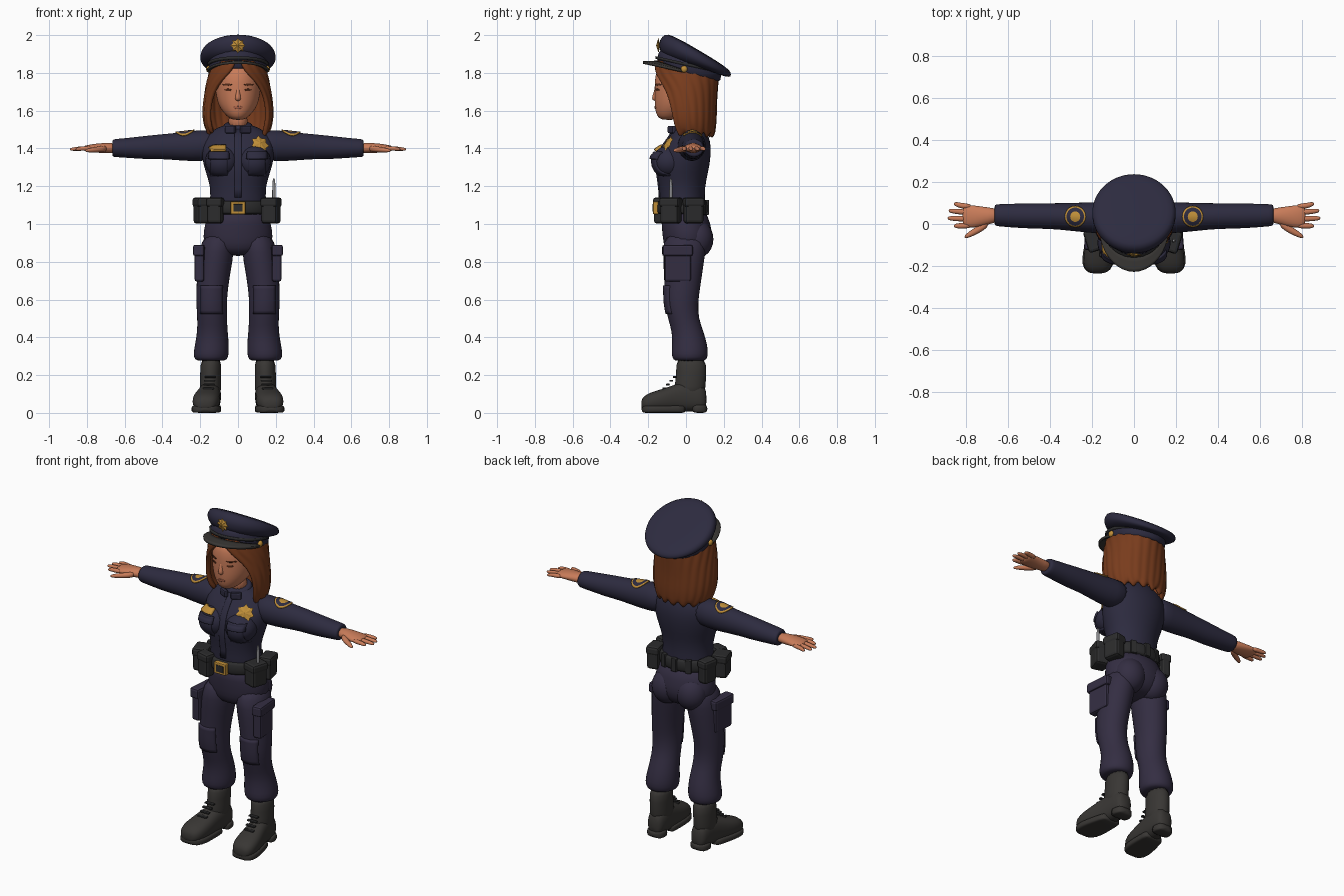
import bpy, bmesh, math
from mathutils import Vector, Matrix

cube = bpy.data.objects.get("Cube")
if cube:
    bpy.data.objects.remove(cube)


def material(name, r, g, b):
    m = bpy.data.materials.new(name)
    m.use_nodes = True
    m.diffuse_color = (r, g, b, 1)
    m.node_tree.nodes["Principled BSDF"].inputs["Base Color"].default_value = (r, g, b, 1)
    return m


shirt = material("shirt navy", .026, .024, .05)
trouser = material("trouser navy", .034, .027, .055)
hair = material("auburn hair", .19, .045, .012)
skin = material("skin", .58, .2, .1)
lip = material("lip", .4, .12, .065)
gold = material("gold", .52, .27, .04)
leather = material("boot grey", .04, .037, .034)
black = material("belt black", .025, .025, .026)
brown = material("dark brown", .09, .025, .01)
steel = material("steel", .25, .25, .26)


def finish(name, bm, mats, mirror=False, subsurf=0, thick=0, bevel=0, smooth=True):
    """Turn a bmesh into an object with its modifiers."""
    bmesh.ops.recalc_face_normals(bm, faces=bm.faces)
    me = bpy.data.meshes.new(name)
    bm.to_mesh(me)
    bm.free()
    for m in mats if isinstance(mats, list) else [mats]:
        me.materials.append(m)
    for p in me.polygons:
        p.use_smooth = smooth
    ob = bpy.data.objects.new(name, me)
    bpy.context.scene.collection.objects.link(ob)
    if thick:
        s = ob.modifiers.new("Thickness", 'SOLIDIFY')
        s.thickness, s.offset = thick, 0
    if bevel:
        b = ob.modifiers.new("Bevel", 'BEVEL')
        b.width, b.segments = bevel, 2
    if subsurf:
        s = ob.modifiers.new("Smooth", 'SUBSURF')
        s.levels = s.render_levels = subsurf
    if mirror:
        ob.modifiers.new("Mirror", 'MIRROR')
    return ob


def loft(name, axis, rings, mat, mirror=False, n=16, power=1, subsurf=1):
    """Rings are (position, centre, centre, radius, radius, optional slope)."""
    bm = bmesh.new()
    rows = []
    for pos, cu, cv, ru, rv, *slope in rings:
        row = []
        for i in range(n):
            a = math.tau * i / n
            c, s = math.cos(a), math.sin(a)
            u = ru * math.copysign(abs(c) ** power, c)
            v = rv * math.copysign(abs(s) ** power, s)
            p = pos + (slope[0] * v if slope else 0)
            co = {'X': (p, cu + u, cv + v), 'Y': (cu + u, p, cv + v), 'Z': (cu + u, cv + v, p)}[axis]
            row.append(bm.verts.new(co))
        rows.append(row)
    for a, b in zip(rows, rows[1:]):
        for i in range(n):
            bm.faces.new((a[i], a[i - 1], b[i - 1], b[i]))
    bm.faces.new(rows[0])
    bm.faces.new(rows[-1])
    return finish(name, bm, mat, mirror, subsurf)


def ball(name, loc, size, mat, mirror=False):
    bm = bmesh.new()
    bmesh.ops.create_uvsphere(bm, u_segments=20, v_segments=12, radius=1,
                              matrix=Matrix.Translation(loc) @ Matrix.Diagonal((*size, 1)))
    return finish(name, bm, mat, mirror)


def box(name, loc, size, mat, mirror=False, turn=0, bevel=.012):
    bm = bmesh.new()
    bmesh.ops.create_cube(bm, size=1, matrix=Matrix.Translation(loc)
                          @ Matrix.Rotation(turn, 4, 'Z') @ Matrix.Diagonal((*size, 1)))
    return finish(name, bm, mat, mirror, bevel=bevel, smooth=False)


def hit(origin, direction):
    dg = bpy.context.evaluated_depsgraph_get()
    ok, loc, normal, *_ = bpy.context.scene.ray_cast(dg, Vector(origin), Vector(direction))
    return (loc, normal) if ok else (Vector(origin), -Vector(direction))


def drape(name, x, z, w, h, mat, mirror=False, thick=.008, rounded=False, n=8):
    """Thin patch laid on the front surface."""
    bpy.context.view_layer.update()
    bm = bmesh.new()
    rows = []
    for j in range(n + 1):
        v = 2 * j / n - 1
        k = max(.15, math.sqrt(1 - v * v)) if rounded else 1
        rows.append([bm.verts.new(hit((x + w / 2 * k * (2 * i / n - 1), -1, z + h / 2 * v), (0, 1, 0))[0])
                     for i in range(n + 1)])
    for a, b in zip(rows, rows[1:]):
        for i in range(n):
            bm.faces.new((a[i], a[i + 1], b[i + 1], b[i]))
    return finish(name, bm, mat, mirror, thick=thick)


def star(name, x, z, r, points=7):
    """Badge with a raised centre, set square to the surface."""
    bpy.context.view_layer.update()
    loc, normal = hit((x, -1, z), (0, 1, 0))
    mx = Matrix.Translation(loc + normal * .006) @ normal.to_track_quat('Z', 'Y').to_matrix().to_4x4()
    bm = bmesh.new()
    rim = []
    for i in range(points * 2):
        a, k = math.pi * i / points + math.pi / 2, r * (.72 if i % 2 else 1)
        rim.append(bm.verts.new(mx @ Vector((k * math.cos(a), k * math.sin(a), 0))))
    top, back = bm.verts.new(mx @ Vector((0, 0, .012))), bm.verts.new(mx @ Vector((0, 0, -.01)))
    for i in range(len(rim)):
        bm.faces.new((rim[i - 1], rim[i], top))
        bm.faces.new((rim[i], rim[i - 1], back))
    finish(name, bm, gold, smooth=False)


# Trunk
loft("shirt_torso", 'Z', [(1.04, 0, -.01, .16, .12), (1.1, 0, -.02, .15, .12), (1.2, 0, -.02, .145, .12),
     (1.28, 0, -.02, .175, .14), (1.34, 0, -.01, .19, .14), (1.41, 0, 0, .2, .135),
     (1.47, 0, .02, .18, .1), (1.51, 0, .02, .11, .08), (1.53, 0, .02, .06, .06)], shirt, n=24)
ball("bust", (.085, -.09, 1.33), (.09, .09, .085), shirt, True)
loft("trouser_hips", 'Z', [(1.09, 0, -.015, .155, .12), (1.0, 0, 0, .175, .13), (.93, 0, .01, .19, .135),
     (.87, 0, .005, .17, .12), (.83, 0, 0, .1, .08)], trouser, n=24)
ball("seat", (.08, .06, .92), (.09, .085, .1), trouser, True)

# Legs
loft("trouser_leg", 'Z', [(.96, .1, 0, .08, .12), (.85, .114, -.01, .095, .115), (.75, .127, -.015, .09, .105),
     (.65, .138, -.02, .085, .095), (.58, .14, -.025, .083, .09), (.5, .137, -.015, .08, .083),
     (.43, .135, .01, .082, .085), (.36, .138, .02, .092, .095), (.31, .143, .02, .096, .1),
     (.28, .143, .02, .088, .09), (.275, .143, .02, .06, .07)], trouser, True)
drape("knee_patch", .14, .6, .11, .15, trouser, True, thick=.016)
box("cargo_pocket", (.2, -.045, .78), (.05, .14, .17), trouser, True, .08)
box("cargo_flap", (.203, -.045, .86), (.06, .16, .06), trouser, True, .08)

# Boots
loft("boot_shaft", 'Z', [(.3, .142, .025, .058, .085), (.21, .145, .03, .056, .08),
     (.14, .146, .02, .058, .085), (.08, .146, .02, .056, .08)], leather, True)
loft("boot_foot", 'Y', [(.11, .145, .07, .035, .05), (.085, .145, .085, .052, .075), (.02, .145, .09, .058, .085),
     (-.05, .155, .08, .062, .075), (-.12, .165, .068, .074, .06), (-.19, .172, .06, .073, .05),
     (-.225, .175, .05, .055, .038), (-.237, .175, .045, .03, .02)], leather, True, power=.8)
loft("boot_sole", 'Y', [(-.238, .175, .02, .045, .02), (-.2, .173, .02, .078, .02), (-.13, .166, .02, .08, .02),
     (-.03, .154, .02, .064, .02), (0, .15, .02, .06, .02)], leather, True, power=.4)
loft("boot_heel", 'Y', [(.025, .147, .022, .06, .022), (.08, .145, .022, .058, .022),
     (.115, .145, .022, .04, .022)], leather, True, power=.4)
for k in range(4):
    box("boot_lace", (.147 + .003 * k, -.06 - .018 * k, .19 - .02 * k), (.06, .02, .01), black, True, bevel=.004)

# Arms and hands
loft("sleeve", 'X', [(.1, .03, 1.42, .08, .08), (.2, .03, 1.415, .075, .086), (.3, .034, 1.41, .068, .076),
     (.4, .038, 1.41, .062, .067), (.48, .038, 1.405, .062, .064), (.58, .04, 1.403, .058, .054),
     (.65, .042, 1.402, .054, .049), (.665, .042, 1.402, .051, .046), (.665, .042, 1.402, .035, .03)], shirt, True)
loft("palm", 'X', [(.64, .042, 1.402, .032, .028), (.7, .038, 1.402, .043, .029), (.76, .035, 1.402, .056, .024),
     (.8, .037, 1.4, .055, .018), (.82, .037, 1.4, .045, .012)], skin, True, n=12)
for label, y, tip in (("index", -.008, .86), ("middle", .024, .89), ("ring", .055, .885), ("little", .083, .86)):
    loft(label + "_finger", 'X', [(.77, y, 1.4, .014, .014), (.83, y * 1.05, 1.4, .015, .013),
         (tip - .01, y * 1.15, 1.396, .012, .01), (tip, y * 1.15, 1.395, .006, .005)], skin, True, n=8)
loft("thumb", 'X', [(.69, .01, 1.4, .025, .02), (.74, -.025, 1.395, .022, .017),
     (.79, -.052, 1.39, .016, .013), (.81, -.063, 1.388, .007, .006)], skin, True, n=8)

# Head
loft("neck", 'Z', [(1.47, 0, .01, .055, .055), (1.62, 0, -.01, .055, .055)], skin)
loft("head", 'Z', [(1.55, 0, -.09, .03, .04), (1.57, 0, -.08, .06, .075), (1.61, 0, -.05, .095, .115),
     (1.66, 0, -.035, .115, .133), (1.72, 0, -.03, .12, .137), (1.78, 0, -.03, .12, .137),
     (1.86, 0, -.02, .1, .12)], skin, n=24)
loft("nose", 'Z', [(1.65, 0, -.16, .012, .012), (1.665, 0, -.165, .019, .02), (1.69, 0, -.16, .012, .014),
     (1.73, 0, -.155, .009, .009)], skin, n=8)
drape("mouth", 0, 1.617, .05, .014, lip, thick=.006, rounded=True)
drape("eye", .052, 1.71, .034, .012, brown, True, thick=.005, rounded=True)
drape("eyebrow", .056, 1.738, .05, .01, brown, True, thick=.006, rounded=True)

# Shirt details
drape("button_placket", 0, 1.32, .035, .36, shirt, thick=.012)
drape("chest_pocket", .1, 1.31, .09, .1, shirt, True, thick=.012)
drape("chest_flap", .1, 1.36, .1, .035, shirt, True, thick=.02)
drape("name_plate", -.105, 1.395, .08, .022, gold, thick=.03)
star("chest_badge", .115, 1.42, .052)
loft("collar", 'Z', [(1.485, 0, .005, .095, .085, .15), (1.535, 0, .005, .075, .07, .25),
     (1.53, 0, .005, .06, .055, .25)], shirt)
for k in (-1, 1):
    box("collar_point", (k * .04, -.075, 1.5), (.06, .025, .04), shirt, turn=k * .5, bevel=.008)

# Shoulder patches draped over the sleeves
bpy.context.view_layer.update()
bm = bmesh.new()
rows = [[bm.verts.new(hit((.28 + r * math.cos(a), .035 + r * math.sin(a), 1.7), (0, 0, -1))[0] + Vector((0, 0, .004)))
         for a in [math.tau * i / 20 for i in range(20)]] for r in (.006, .024, .042, .05)]
bm.faces.new(rows[0])
for j in range(3):
    for i in range(20):
        f = bm.faces.new((rows[j][i - 1], rows[j][i], rows[j + 1][i], rows[j + 1][i - 1]))
        f.material_index = j % 2
finish("shoulder_patch", bm, [gold, shirt], True, thick=.006)

# Belt and gear
loft("belt", 'Z', [(1.05, 0, -.02, .165, .13), (1.055, 0, -.02, .172, .137), (1.12, 0, -.02, .168, .135),
     (1.125, 0, -.02, .16, .13)], black, n=24)
box("buckle_frame", (0, -.16, 1.085), (.08, .03, .068), gold, bevel=.006)
box("buckle_centre", (0, -.174, 1.085), (.05, .008, .04), black, bevel=.002)
for x, y, w, d, turn in ((-.185, -.075, .085, .1, .3), (-.12, -.135, .08, .06, -.25), (.175, -.08, .085, .1, -.3),
                         (-.17, .04, .06, .09, -.2), (.175, .04, .07, .1, .2)):
    box("pouch", (x, y, 1.065), (w, d, .125), black, turn=turn, bevel=.016)
    box("pouch_flap", (x, y, 1.115), (w + .008, d + .008, .05), black, turn=turn, bevel=.014)
for x in (-.08, 0, .08):
    box("belt_keeper", (x, .11 - abs(x) * .25, 1.088), (.035, .025, .08), black, turn=-x * 4, bevel=.005)
loft("radio_antenna", 'Z', [(1.1, .19, -.08, .011, .011), (1.18, .19, -.08, .01, .01),
     (1.25, .19, -.08, .007, .007)], steel, n=8)

# Hair: a wavy sheet open at the face
bm = bmesh.new()
rows = []
for z, opening, rx, ry, cy in ((1.87, 3, .12, .15, 0), (1.81, 12, .14, .165, 0), (1.76, 34, .155, .16, 0),
                               (1.7, 50, .165, .155, 0), (1.63, 58, .175, .15, 0), (1.56, 60, .175, .145, .005),
                               (1.51, 60, .165, .135, .01), (1.47, 64, .145, .12, .02)):
    row = []
    for i in range(49):
        t = i / 24 - 1
        a = math.radians(180 - (180 - opening) * abs(t)) * (1 if t > 0 else -1)
        wave = 1 + .025 * math.sin(i * 2.1 + z * 9)
        drop = .018 * math.sin(i * 1.3) if z < 1.5 else 0
        row.append(bm.verts.new((rx * wave * math.sin(a), cy - ry * wave * math.cos(a), z + drop)))
    rows.append(row)
for a, b in zip(rows, rows[1:]):
    for i in range(48):
        bm.faces.new((a[i], a[i + 1], b[i + 1], b[i]))
bmesh.ops.remove_doubles(bm, verts=bm.verts, dist=.0005)
finish("hair", bm, hair, thick=.024, subsurf=1)

# Cap
loft("cap_band", 'Z', [(1.785, 0, .015, .14, .15, -.2), (1.785, 0, .015, .157, .172, -.2),
     (1.87, 0, .02, .16, .17, -.3), (1.88, 0, .02, .14, .15, -.3)], shirt, n=24)
loft("cap_crown", 'Z', [(1.835, 0, .025, .155, .165, -.3), (1.86, 0, .04, .19, .182, -.45),
     (1.875, 0, .048, .205, .192, -.51), (1.905, 0, .063, .198, .178, -.58), (1.913, 0, .07, .17, .15, -.59),
     (1.916, 0, .075, .08, .07, -.59)], shirt, n=24)
bm = bmesh.new()
rows = []
for k in (0, .4, .8, 1):
    row = []
    for i in range(21):
        a = math.radians(80) * (i / 10 - 1)
        reach = k * .078 * math.cos(a) ** .7
        x, y = (.152 + reach * .5) * math.sin(a), .015 - (.165 + reach) * math.cos(a)
        row.append(bm.verts.new((x, y, 1.805 - .22 * y + .02 * (1 - k) * math.cos(a))))
    rows.append(row)
for a, b in zip(rows, rows[1:]):
    for i in range(20):
        bm.faces.new((a[i], a[i + 1], b[i + 1], b[i]))
finish("cap_peak", bm, leather, thick=.014)
star("cap_badge", 0, 1.945, .04, 8)
ball("cap_button", (.155, -.01, 1.82), (.014, .018, .018), gold, True)
loft("cap_strap", 'Z', [(1.835, 0, .015, .162, .176, -.22), (1.85, 0, .015, .163, .176, -.22)], black, n=24, subsurf=0)
